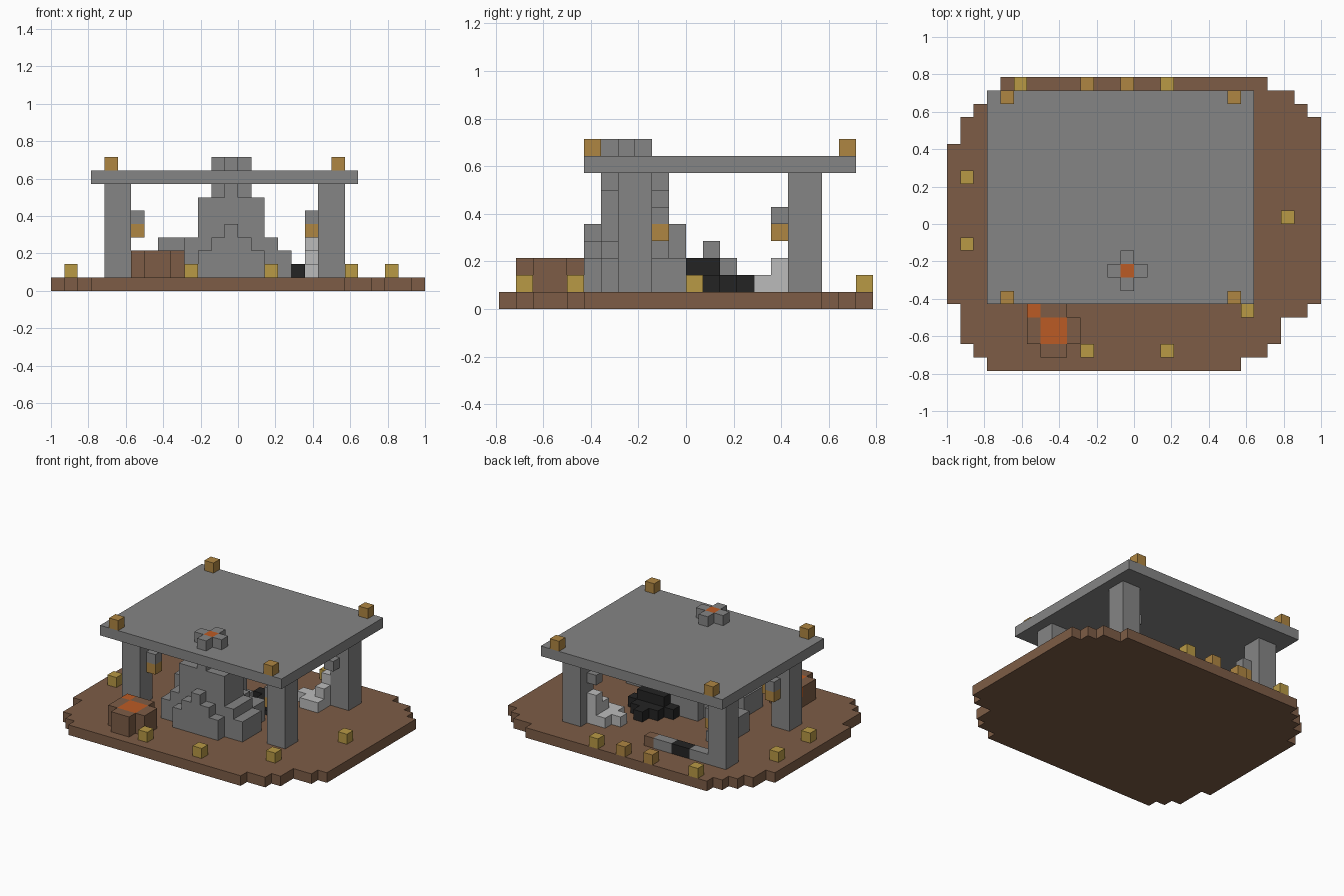
import bpy
import bmesh
from mathutils import Vector

cube = bpy.data.objects.get("Cube")
if cube:
    bpy.data.objects.remove(cube, do_unlink=True)

U = 2 / 28                       # edge of one block
ORIGIN = Vector((-1, -11 * U, 0))


def material(name, r, g, b):
    m = bpy.data.materials.new(name)
    m.use_nodes = True
    m.diffuse_color = (r, g, b, 1)
    m.node_tree.nodes["Principled BSDF"].inputs["Base Color"].default_value = (r, g, b, 1)
    return m


BROWN = material("earth brown", .205, .108, .061)
GRAY = material("stone gray", .235, .235, .235)
PALE = material("pale stone", .5, .5, .5)
BLACK = material("coal black", .017, .017, .017)
ORANGE = material("ember orange", .5, .105, .018)
GOLD = material("lamp gold", .48, .32, .06)
AMBER = material("lamp amber", .43, .24, .055)


def box(i0, i1, j0, j1, k0, k1):
    """Block cells in half-open ranges."""
    return {(i, j, k) for i in range(i0, i1) for j in range(j0, j1) for k in range(k0, k1)}


def disc(ci, cj, r2, k0, k1, front):
    """Round layer of blocks, cut flat at the front row."""
    return {(i, j, k) for (i, j, k) in box(ci - 5, ci + 6, front, cj + 6, k0, k1)
            if (i - ci) ** 2 + (j - cj) ** 2 <= r2}


def blocks(name, *groups):
    """Make one object from (cells, material) groups, keeping only outer faces."""
    colour = {c: m for cells, m in groups for c in cells}
    mats = list(dict.fromkeys(colour.values()))
    mesh = bpy.data.meshes.new(name)
    for m in mats:
        mesh.materials.append(m)
    bm = bmesh.new()
    for cell, m in colour.items():
        for axis in range(3):
            for side in (0, 1):
                near = list(cell)
                near[axis] += 2 * side - 1
                if tuple(near) in colour:
                    continue
                a, b = (axis + 1) % 3, (axis + 2) % 3
                ring = [(0, 0), (1, 0), (1, 1), (0, 1)]
                verts = []
                for da, db in ring if side else reversed(ring):
                    p = Vector(cell)
                    p[axis] += side
                    p[a] += da
                    p[b] += db
                    verts.append(bm.verts.new(ORIGIN + p * U))
                bm.faces.new(verts).material_index = mats.index(m)
    bmesh.ops.remove_doubles(bm, verts=bm.verts, dist=U / 50)
    bmesh.ops.dissolve_limit(bm, angle_limit=.01, verts=bm.verts, edges=bm.edges,
                             delimit={'MATERIAL'})
    bm.to_mesh(mesh)
    bm.free()
    ob = bpy.data.objects.new(name, mesh)
    bpy.context.collection.objects.link(ob)
    return ob


# Ground slab with stepped edge: first row, last row, left, right
ground = set()
for j0, j1, i0, i1 in ((0, 1, 3, 22), (1, 2, 2, 24), (2, 4, 1, 25), (4, 5, 1, 27),
                       (5, 17, 0, 28), (17, 19, 1, 28), (19, 20, 2, 27),
                       (20, 21, 3, 26), (21, 22, 4, 24)):
    ground |= box(i0, i1, j0, j1, 0, 1)
blocks("ground", (ground, BROWN))

# Flat roof and its corner lamps
blocks("roof", (box(3, 23, 5, 21, 8, 9), GRAY))
for i in (4, 21):
    for j in (5, 20):
        blocks("roof_lamp", ({(i, j, 9)}, AMBER))

# Pillars with inward brackets and hanging lamps
for i, bi in ((4, 6), (20, 19)):
    for j, bj in ((7, 9), (17, 16)):
        inner_i, inner_j = (i + 1 if bi > i else i), (j + 1 if bj > j else j)
        arms = {(bi, inner_j, 5), (inner_i, bj, 5)}
        blocks("pillar", (box(i, i + 2, j, j + 2, 1, 8) | arms, GRAY))
        if (i, j) != (20, 17):
            for a, b, k in arms:
                blocks("bracket_lamp", ({(a, b, k - 1)}, AMBER))

# Furnace: round tiers narrowing into a chimney through the roof
furnace = disc(13, 7, 18, 1, 3, 6) | disc(13, 7, 10, 3, 4, 6) | disc(13, 7, 5, 4, 7, 6)
furnace |= box(11, 16, 5, 6, 1, 3) | box(12, 15, 5, 6, 3, 4) | {(13, 5, 4)}
furnace |= box(12, 15, 10, 11, 4, 5) | disc(13, 7, 1, 7, 8, 6) | {(13, 9, 7)}
blocks("furnace", (furnace, GRAY))
blocks("chimney_top", (disc(13, 7, 1, 9, 10, 6), GRAY), ({(13, 7, 9)}, ORANGE))

# Ember basin
basin = box(6, 10, 2, 4, 1, 3) | box(7, 9, 1, 5, 1, 3) | {(6, 4, 1)}
blocks("ember_basin", (basin, BROWN), (box(7, 9, 2, 4, 2, 3) | {(6, 4, 2)}, ORANGE))

# Heaps of pale stone, coal and gray stone
blocks("pale_heap", (box(19, 20, 17, 18, 1, 4) | box(19, 20, 16, 17, 1, 3)
                     | box(17, 19, 16, 17, 1, 2) | {(18, 15, 1), (18, 17, 1), (19, 15, 1)}, PALE))
blocks("coal_heap", (box(15, 18, 12, 14, 1, 2) | {(18, 12, 1), (14, 12, 1), (16, 14, 1)}
                     | box(16, 18, 11, 13, 2, 3) | {(15, 12, 2)}, BLACK))
blocks("stone_heap", (box(7, 9, 11, 13, 1, 3) | box(8, 10, 12, 13, 3, 4)
                      | box(8, 9, 13, 14, 1, 3) | {(8, 14, 1), (9, 12, 1), (9, 12, 2)}, GRAY))

# Long tool lying at the back
blocks("long_tool", ({(12, 18, 1)}, BROWN), (box(10, 12, 18, 19, 1, 2), GRAY),
       (box(8, 10, 18, 19, 1, 2), BLACK), (box(6, 8, 18, 19, 1, 2), GRAY))

# Lamps around the ground edge
for i, j in ((10, 1), (16, 1), (22, 4), (25, 11), (1, 14), (1, 9), (5, 21), (16, 21)):
    blocks("ground_lamp", ({(i, j, 1)}, GOLD))
for i in (10, 13):
    blocks("back_lamp", ({(i, 21, 1)}, AMBER))
